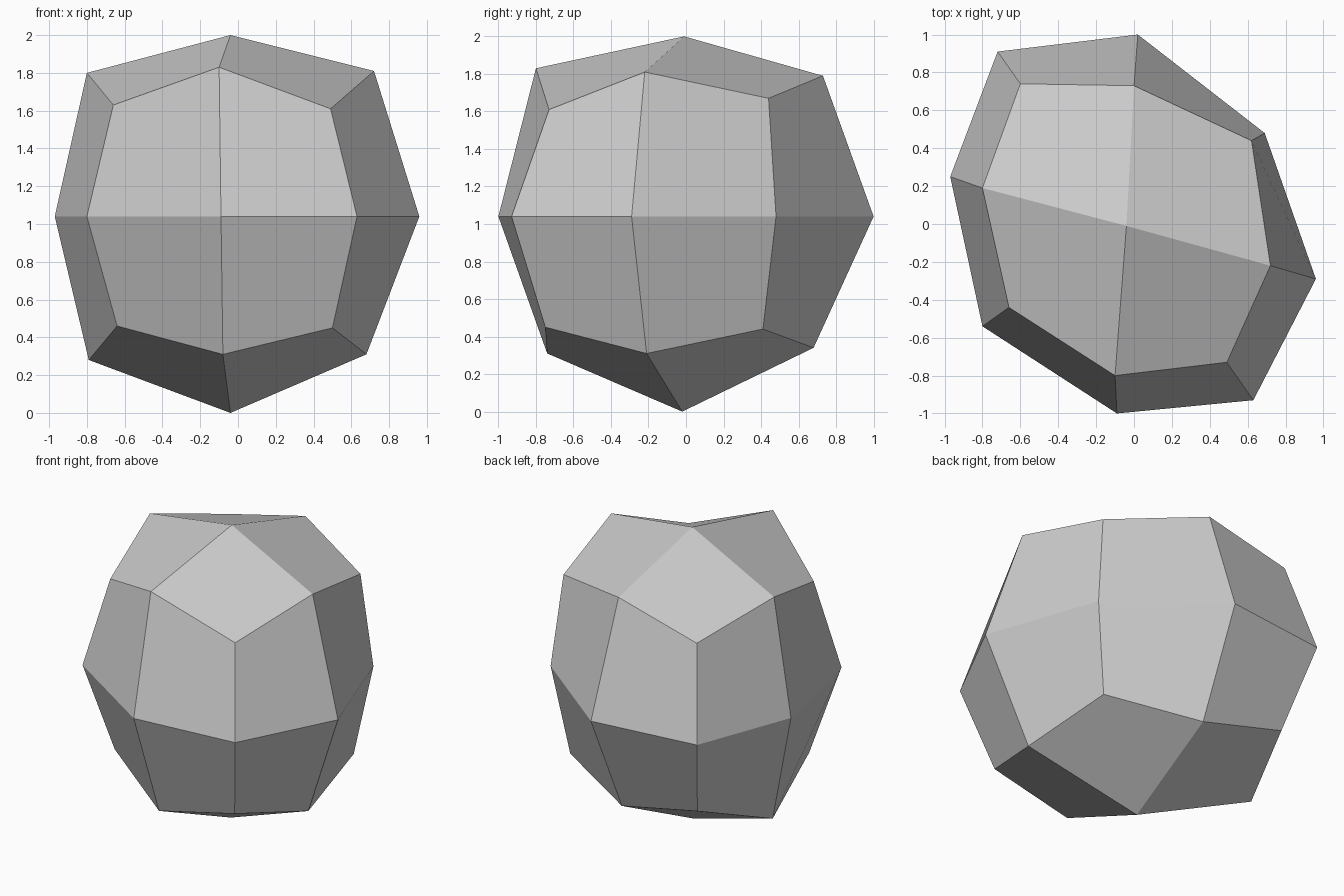
import bpy
import bmesh
from mathutils import Vector


def make_material(name, value):
    """Plain matt material in one flat colour."""
    material = bpy.data.materials.new(name)
    material.use_nodes = True
    colour = (value, value, value, 1)
    material.diffuse_color = colour
    shader = material.node_tree.nodes["Principled BSDF"]
    shader.inputs["Base Color"].default_value = colour
    shader.inputs["Roughness"].default_value = 0.8
    return material


def add_ring(bm, points):
    """Ring of vertices, going round from the front towards +x."""
    return [bm.verts.new(Vector(point)) for point in points]


def bridge_rings(bm, lower, upper):
    """Wall of quads between two rings."""
    count = len(lower)
    for i in range(count):
        j = (i + 1) % count
        bm.faces.new((lower[i], lower[j], upper[j], upper[i]))


def cap_ring(bm, ring, pole):
    """Cap of quads: each one spans a corner between two edge midpoints."""
    centre = bm.verts.new(Vector(pole))
    count = len(ring)
    for i in range(1, count, 2):
        bm.faces.new((centre, ring[i - 1], ring[i], ring[(i + 1) % count]))


default_cube = bpy.data.objects.get("Cube")
if default_cube:
    bpy.data.objects.remove(default_cube, do_unlink=True)

# Outline at three heights; midpoints and corners alternate
waist_height = 1.04
waist_outline = [
    (-.09, -1), (.63, -.93), (.96, -.29), (.69, .48),
    (.02, 1), (-.72, .91), (-.97, .25), (-.8, -.54),
]
upper_outline = [
    (-.1, -.8, 1.83), (.49, -.73, 1.61), (.72, -.22, 1.81), (.62, .44, 1.67),
    (0, .73, 1.79), (-.6, .74, 1.64), (-.8, .19, 1.8), (-.66, -.44, 1.63),
]
lower_outline = [
    (-.08, -.74, .31), (.5, -.75, .45), (.68, -.21, .31), (.59, .41, .44),
    (.01, .68, .34), (-.59, .72, .48), (-.79, .19, .28), (-.64, -.42, .46),
]

# Faceted boulder
bm = bmesh.new()
lower = add_ring(bm, lower_outline)
waist = add_ring(bm, [(x, y, waist_height) for x, y in waist_outline])
upper = add_ring(bm, upper_outline)
bridge_rings(bm, lower, waist)
bridge_rings(bm, waist, upper)
cap_ring(bm, upper, (-.04, -.01, 2))
cap_ring(bm, lower, (-.04, -.02, 0))
bmesh.ops.recalc_face_normals(bm, faces=bm.faces)

mesh = bpy.data.meshes.new("boulder")
bm.to_mesh(mesh)
bm.free()
mesh.materials.append(make_material("stone grey", .6))
boulder = bpy.data.objects.new("boulder", mesh)
bpy.context.collection.objects.link(boulder)
